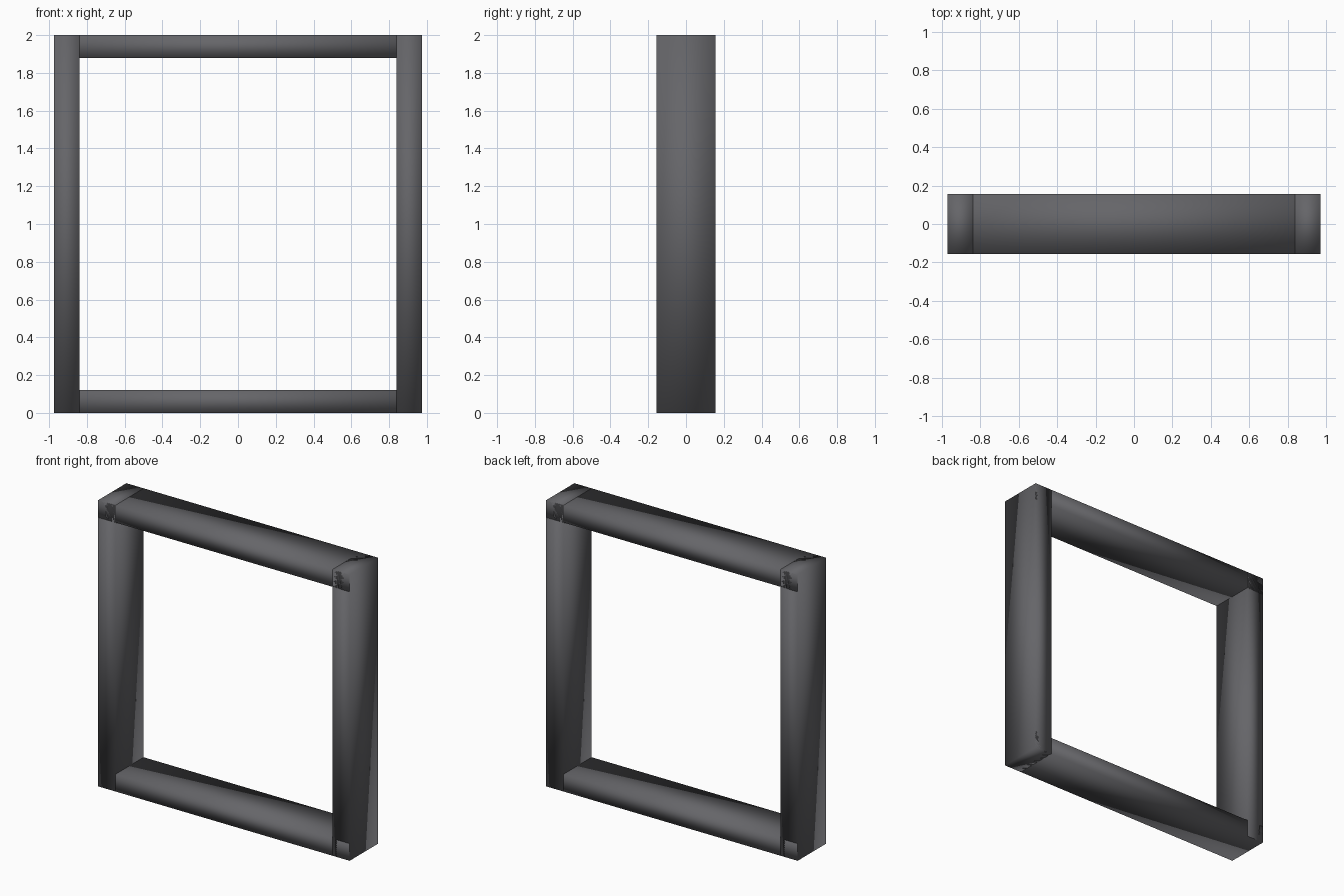
import bpy

if "Cube" in bpy.data.objects:
    bpy.data.objects.remove(bpy.data.objects["Cube"])

W, D, H = 1.946, 0.312, 2.0   # overall width, depth, height
POST, RAIL = 0.134, 0.12      # post width, rail height

dark = bpy.data.materials.new("dark_grey")
dark.diffuse_color = (0.13, 0.13, 0.14, 1)
dark.use_nodes = True
dark.node_tree.nodes["Principled BSDF"].inputs["Base Color"].default_value = dark.diffuse_color


def beam(name, centre, size):
    """Box with fully smooth normals."""
    bpy.ops.mesh.primitive_cube_add(size=1, location=centre)
    ob = bpy.context.object
    ob.name = name
    ob.scale = size
    bpy.ops.object.transform_apply(location=False, rotation=False, scale=True)
    bpy.ops.object.shade_smooth()
    ob.data.materials.append(dark)
    return ob


# Side posts, full height
for side, s in (("left", -1), ("right", 1)):
    beam(side + "_post", (s * (W - POST) / 2, 0, H / 2), (POST, D, H))

# Top and bottom rails, full width, lapping through the posts
for name, z in (("bottom", RAIL / 2), ("top", H - RAIL / 2)):
    beam(name + "_rail", (0, 0, z), (W, D, RAIL))
